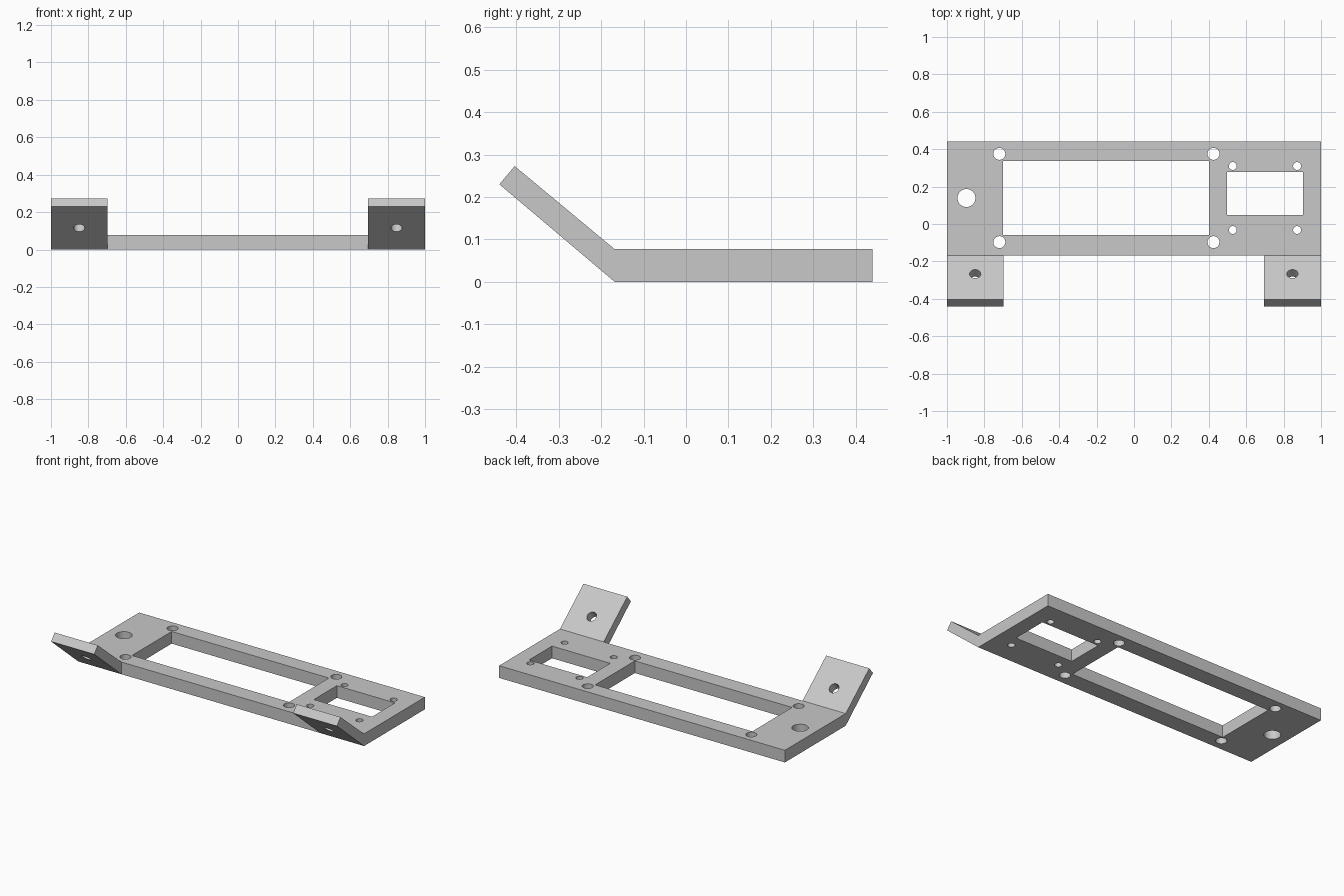
import bpy, bmesh, math
from mathutils import Matrix, Vector

default = bpy.data.objects.get("Cube")
if default:
    bpy.data.objects.remove(default, do_unlink=True)

grey = bpy.data.materials.new("light_grey")
grey.use_nodes = True
colour = (0.58, 0.58, 0.58, 1)
grey.diffuse_color = colour
grey.node_tree.nodes["Principled BSDF"].inputs["Base Color"].default_value = colour

THICK = 0.077      # plate thickness
FRONT = -0.168     # front edge of plate, where the tabs bend up
BACK = 0.44


def make_object(name, bm):
    bmesh.ops.recalc_face_normals(bm, faces=bm.faces)
    mesh = bpy.data.meshes.new(name)
    bm.to_mesh(mesh)
    bm.free()
    mesh.materials.append(grey)
    obj = bpy.data.objects.new(name, mesh)
    bpy.context.collection.objects.link(obj)
    return obj


def prism(name, profile, x0, x1):
    """Extrude a (y, z) side profile along x."""
    bm = bmesh.new()
    face = bm.faces.new([bm.verts.new((x0, y, z)) for y, z in profile])
    moved = bmesh.ops.extrude_face_region(bm, geom=[face])["geom"]
    verts = [v for v in moved if isinstance(v, bmesh.types.BMVert)]
    bmesh.ops.translate(bm, vec=(x1 - x0, 0, 0), verts=verts)
    return make_object(name, bm)


def add_drill(bm, centre, radius, tilt=0.0):
    matrix = Matrix.Translation(centre) @ Matrix.Rotation(tilt, 4, 'X')
    bmesh.ops.create_cone(bm, cap_ends=True, segments=32, radius1=radius,
                          radius2=radius, depth=0.2, matrix=matrix)


def add_window(bm, x0, x1, y0, y1):
    matrix = (Matrix.Translation(((x0 + x1) / 2, (y0 + y1) / 2, THICK / 2))
              @ Matrix.Diagonal((x1 - x0, y1 - y0, 0.2, 1)))
    bmesh.ops.create_cube(bm, size=1, matrix=matrix)


def cut(obj, bm):
    """Subtract the cutter mesh, then tidy up."""
    cutter = make_object("cutter", bm)
    cutter.hide_render = True
    mod = obj.modifiers.new("holes", 'BOOLEAN')
    mod.operation = 'DIFFERENCE'
    mod.solver = 'EXACT'
    mod.object = cutter
    bpy.ops.object.select_all(action='DESELECT')
    bpy.context.view_layer.objects.active = obj
    obj.select_set(True)
    bpy.ops.object.modifier_apply(modifier=mod.name)
    bpy.data.objects.remove(cutter, do_unlink=True)
    bpy.ops.object.shade_smooth_by_angle(angle=math.radians(30))


# Flat base plate with two windows
plate = prism("base_plate", [(FRONT, 0), (BACK, 0), (BACK, THICK), (FRONT, THICK)], -1, 1)
bm = bmesh.new()
add_window(bm, -0.70, 0.40, -0.06, 0.337)
add_window(bm, 0.497, 0.904, 0.048, 0.278)

# Mounting holes at the window corners, plus the cable hole
for x in (-0.72, 0.425):
    for y in (-0.097, 0.375):
        add_drill(bm, (x, y, THICK / 2), 0.032)
for x in (0.528, 0.872):
    for y in (-0.032, 0.31):
        add_drill(bm, (x, y, THICK / 2), 0.021)
add_drill(bm, (-0.896, 0.139, THICK / 2), 0.048)
cut(plate, bm)

# Two angled mounting tabs, each drilled square to its surface
tab_profile = [(FRONT, 0), (FRONT, THICK), (-0.404, 0.273), (-0.44, 0.23)]
slope = math.atan2(0.23, 0.272)
for name, x0, x1 in (("right_tab", -1, -0.698), ("left_tab", 0.694, 1)):
    tab = prism(name, tab_profile, x0, x1)
    bm = bmesh.new()
    add_drill(bm, Vector(((x0 + x1) / 2, -0.287, 0.135)), 0.03, -slope)
    cut(tab, bm)
